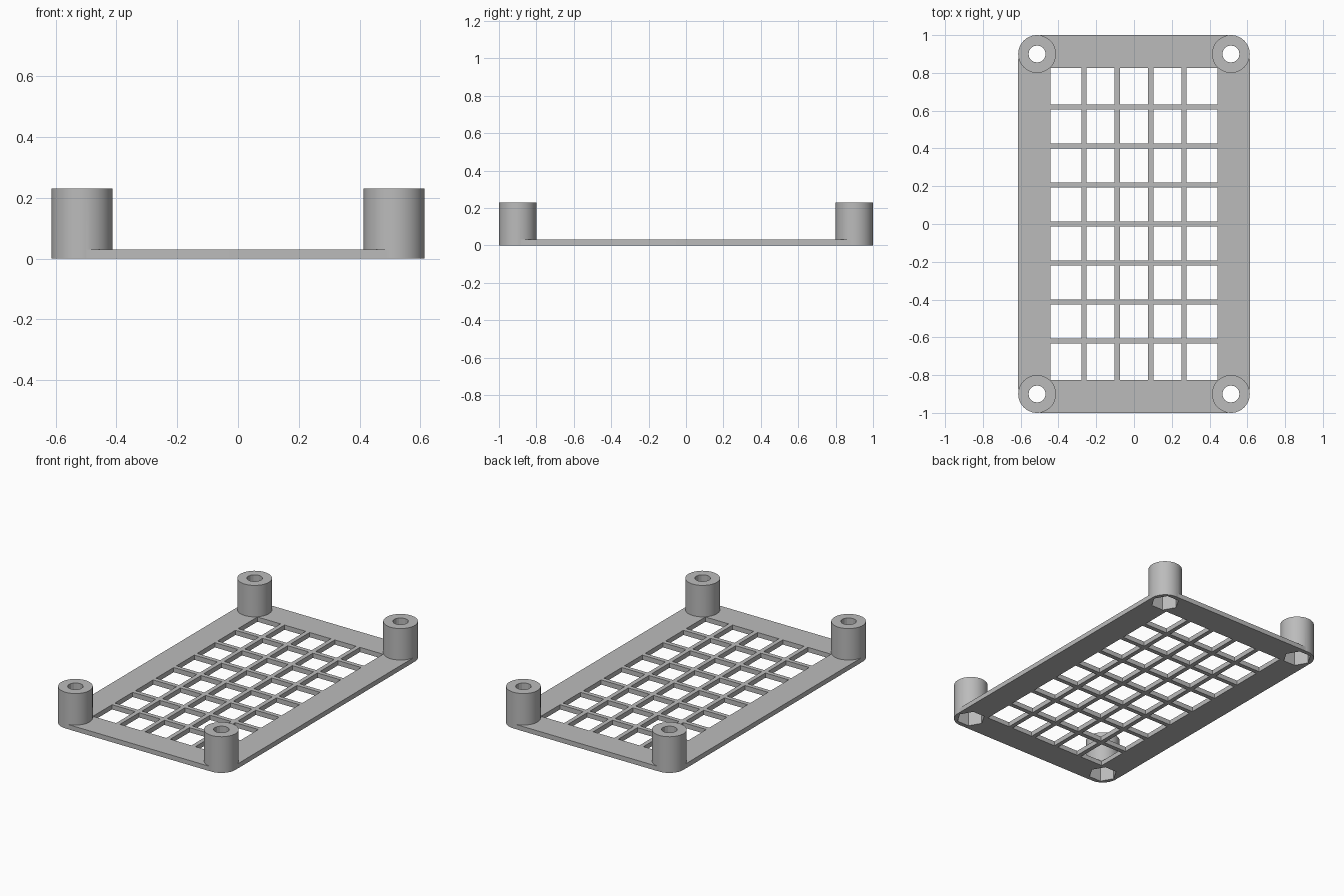
import bpy, bmesh, math
from mathutils import Matrix, Vector

if "Cube" in bpy.data.objects:
    bpy.data.objects.remove(bpy.data.objects["Cube"])

HX, HY, T = 0.613, 1.0, 0.03        # half width, half length, plate thickness
PX, PY, PR, PH = 0.513, 0.9, 0.1, 0.23   # post centre, radius, height
OX, OY, BAR = 0.442, 0.826, 0.028   # half opening and bar width
COLS, ROWS = 5, 8
CORNERS = [(sx * PX, sy * PY) for sx in (-1, 1) for sy in (-1, 1)]

grey = bpy.data.materials.new("plain_grey")
grey.diffuse_color = (0.5, 0.5, 0.5, 1)
grey.use_nodes = True
grey.node_tree.nodes["Principled BSDF"].inputs["Base Color"].default_value = grey.diffuse_color


def to_object(name, bm, helper=False):
    bmesh.ops.recalc_face_normals(bm, faces=bm.faces[:])
    mesh = bpy.data.meshes.new(name)
    bm.to_mesh(mesh)
    bm.free()
    mesh.materials.append(grey)
    ob = bpy.data.objects.new(name, mesh)
    bpy.context.collection.objects.link(ob)
    ob.hide_render = helper
    return ob


def prisms(name, sides, radius, z0, z1):
    """One upright prism at each corner."""
    bm = bmesh.new()
    for x, y in CORNERS:
        bmesh.ops.create_cone(
            bm, cap_ends=True, segments=sides, radius1=radius, radius2=radius,
            depth=z1 - z0, matrix=Matrix.Translation((x, y, (z0 + z1) / 2)))
    return to_object(name, bm, True)


# rounded plate
R = 0.13
bm = bmesh.new()
outline = []
for q, (sx, sy) in enumerate([(1, 1), (-1, 1), (-1, -1), (1, -1)]):
    for i in range(13):
        a = math.pi / 2 * (q + i / 12)
        outline.append(bm.verts.new((sx * (HX - R) + R * math.cos(a),
                                     sy * (HY - R) + R * math.sin(a), 0)))
base = bm.faces.new(outline)
top = bmesh.ops.extrude_face_region(bm, geom=[base])["geom"]
bmesh.ops.translate(bm, vec=(0, 0, T),
                    verts=[v for v in top if isinstance(v, bmesh.types.BMVert)])
plate = to_object("grille_plate", bm)

# grid openings
bm = bmesh.new()
px, py = 2 * OX / COLS, 2 * OY / ROWS
for i in range(COLS):
    for j in range(ROWS):
        # outer cells reach the frame, inner edges leave half a bar
        x0 = -OX + i * px + (BAR / 2 if i else 0)
        x1 = -OX + (i + 1) * px - (BAR / 2 if i < COLS - 1 else 0)
        y0 = -OY + j * py + (BAR / 2 if j else 0)
        y1 = -OY + (j + 1) * py - (BAR / 2 if j < ROWS - 1 else 0)
        size = Matrix.Diagonal((x1 - x0, y1 - y0, 0.2, 1))
        bmesh.ops.create_cube(
            bm, size=1,
            matrix=Matrix.Translation(((x0 + x1) / 2, (y0 + y1) / 2, 0)) @ size)
openings = to_object("opening_cutter", bm, True)

# corner posts, screw holes and hexagonal nut pockets
posts = prisms("post_shapes", 48, PR, 0, PH)
holes = prisms("screw_hole_cutter", 16, 0.045, -0.1, 0.4)
pockets = prisms("nut_pocket_cutter", 6, 0.084, -0.1, 0.1)
# hexagon corners point along x
for v in pockets.data.vertices:
    cx, cy = math.copysign(PX, v.co.x), math.copysign(PY, v.co.y)
    dx, dy = v.co.x - cx, v.co.y - cy
    v.co.x, v.co.y = cx - dy, cy + dx

helpers = [(openings, "DIFFERENCE"), (posts, "UNION"),
           (holes, "DIFFERENCE"), (pockets, "DIFFERENCE")]
for cutter, op in helpers:
    mod = plate.modifiers.new(cutter.name, "BOOLEAN")
    mod.operation, mod.object, mod.solver = op, cutter, "EXACT"

bpy.context.view_layer.objects.active = plate
plate.select_set(True)
for mod in list(plate.modifiers):
    bpy.ops.object.modifier_apply(modifier=mod.name)
for cutter, _ in helpers:
    bpy.data.objects.remove(cutter)
bpy.ops.object.shade_smooth_by_angle(angle=math.radians(15))
